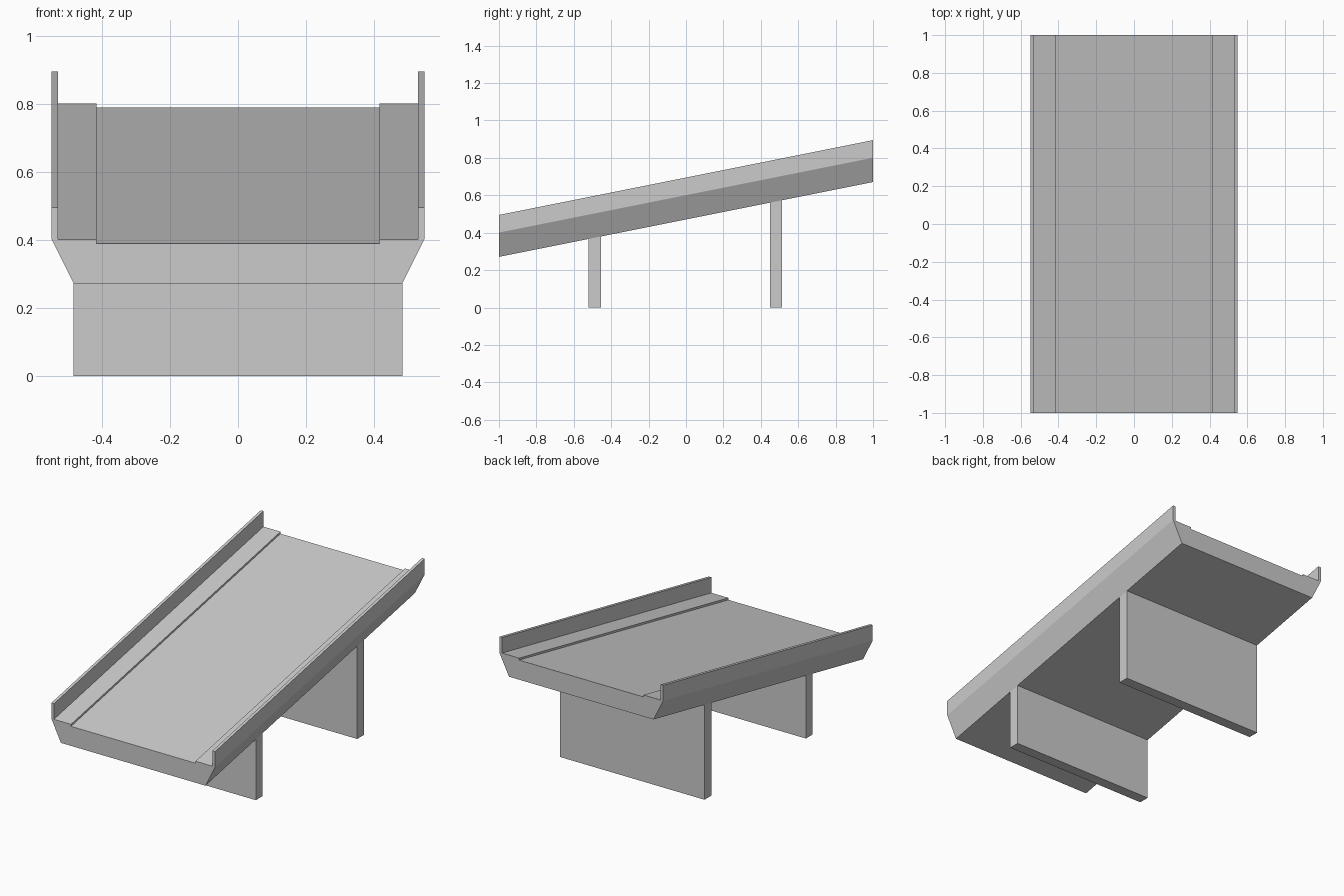
import bpy

if "Cube" in bpy.data.objects:
    bpy.data.objects.remove(bpy.data.objects["Cube"])

SLOPE = 0.2  # rise of the ramp per unit of y


def extrude_y(name, profile, y0, y1, shear):
    """Extrude an x/z profile along y; shear(y, z) gives the final height."""
    n = len(profile)
    verts = [(x, y, shear(y, z)) for y in (y0, y1) for x, z in profile]
    faces = [list(range(n)), list(range(2 * n - 1, n - 1, -1))]
    faces += [[i, i + n, (i + 1) % n + n, (i + 1) % n] for i in range(n)]
    mesh = bpy.data.meshes.new(name)
    mesh.from_pydata(verts, [], faces)
    obj = bpy.data.objects.new(name, mesh)
    bpy.context.collection.objects.link(obj)
    return obj


# Sloped bridge deck: right half of the section from bottom to road, mirrored
half = [(0.483, 0.471), (0.548, 0.601), (0.548, 0.695), (0.53, 0.695),
        (0.53, 0.601), (0.416, 0.601), (0.416, 0.589)]
section = half + [(-x, z) for x, z in reversed(half)]
extrude_y("ramp_deck", section, -1, 1, lambda y, z: z + SLOPE * y)

# Two full-width piers with tops cut to the slope
for name, y0, y1 in (("front_pier", -0.52, -0.455), ("back_pier", 0.448, 0.513)):
    block = [(-0.483, 0), (0.483, 0), (0.483, 0.471), (-0.483, 0.471)]
    extrude_y(name, block, y0, y1, lambda y, z: z + SLOPE * y if z > 0 else 0)
